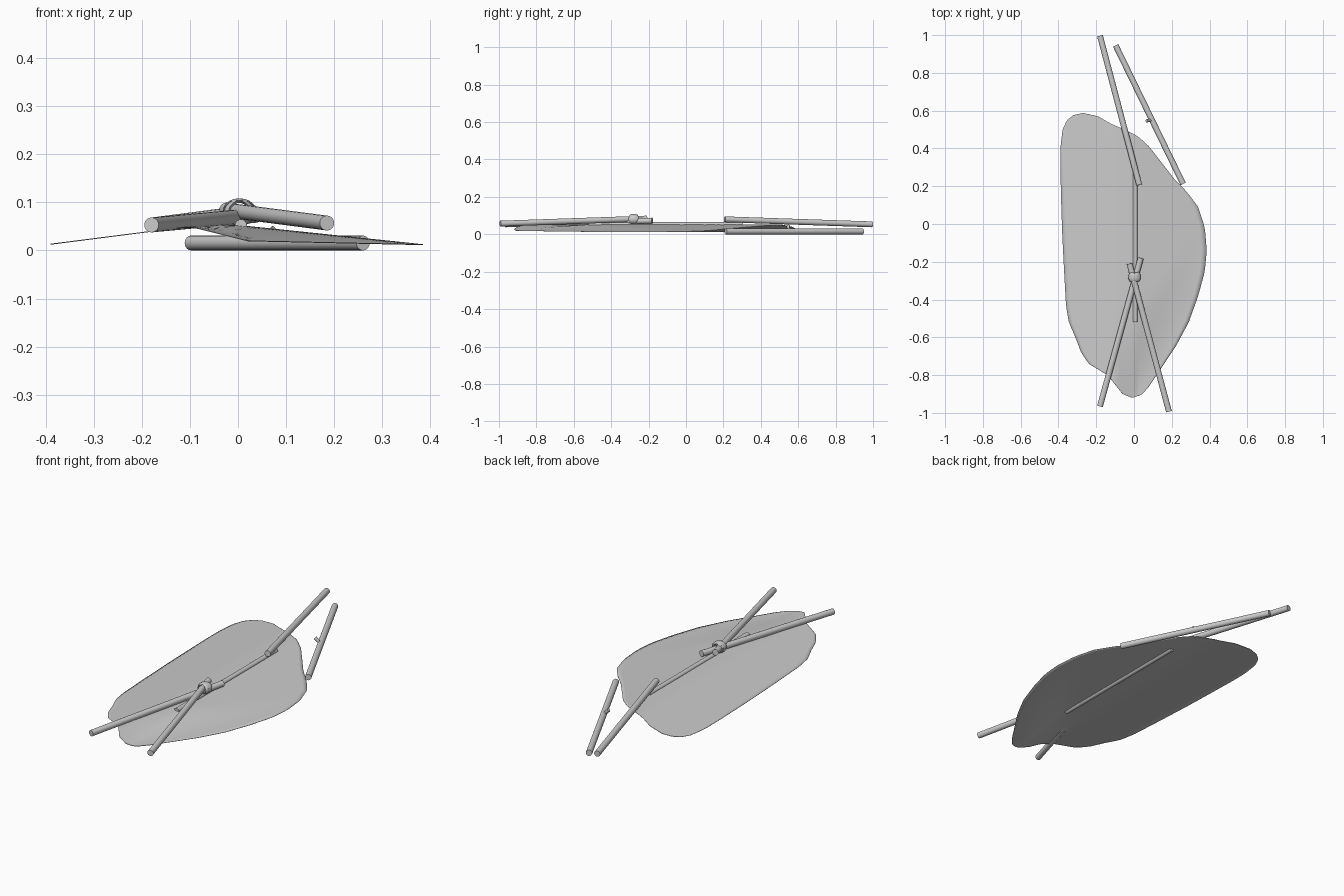
import bpy, bmesh, math
from mathutils import Vector

if "Cube" in bpy.data.objects:
    bpy.data.objects.remove(bpy.data.objects["Cube"])


def finish(name, bm):
    me = bpy.data.meshes.new(name)
    bmesh.ops.recalc_face_normals(bm, faces=bm.faces)
    bm.to_mesh(me)
    bm.free()
    ob = bpy.data.objects.new(name, me)
    bpy.context.collection.objects.link(ob)
    bpy.ops.object.select_all(action='DESELECT')
    ob.select_set(True)
    bpy.context.view_layer.objects.active = ob
    bpy.ops.object.shade_smooth_by_angle(angle=math.radians(40))
    return ob


def pole(name, a, b, r1=0.0155, r2=None, sides=20):
    a, b = Vector(a), Vector(b)
    d = b - a
    bm = bmesh.new()
    bmesh.ops.create_cone(bm, cap_ends=True, segments=sides, radius1=r1,
                          radius2=r2 or r1, depth=d.length)
    bm.transform(d.to_track_quat('Z', 'Y').to_matrix().to_4x4())
    bmesh.ops.translate(bm, verts=bm.verts, vec=(a + b) / 2)
    return finish(name, bm)


# Poles lashed at the front, ridge pole, loose poles at the back
pole("front_pole_left", (-0.18, -0.965, 0.053), (0.036, -0.18, 0.073))
pole("front_pole_right", (0.185, -0.993, 0.057), (-0.024, -0.21, 0.084))
pole("ridge_pole", (0.006, -0.52, 0.052), (0.006, 0.305, 0.052), 0.0125)
pole("back_pole", (0.028, 0.207, 0.080), (-0.18, 0.996, 0.053))
pole("fallen_pole", (0.26, 0.212, 0.0155), (-0.097, 0.945, 0.0155))
pole("branch_stub", (0.092, 0.55, 0.022), (0.067, 0.546, 0.045), 0.006, 0.009, 10)

# Rope lashing: two crossed bands
for name, ang in (("lashing_a", 15), ("lashing_b", -15)):
    bm = bmesh.new()
    rings = []
    for i in range(24):
        t = 2 * math.pi * i / 24
        rad, sec = 0.029, []
        for rr, yy in ((rad, -0.02), (rad + 0.004, -0.012), (rad + 0.004, 0.012),
                       (rad, 0.02), (rad - 0.006, 0.012), (rad - 0.006, -0.012)):
            sec.append(bm.verts.new((rr * math.cos(t), yy, rr * 0.85 * math.sin(t))))
        rings.append(sec)
    for i in range(24):
        p, q = rings[i], rings[(i + 1) % 24]
        for j in range(6):
            k = (j + 1) % 6
            bm.faces.new((p[j], p[k], q[k], q[j]))
    a = math.radians(ang)
    for v in bm.verts:
        x, y, z = v.co
        v.co = (0.003 + x * math.cos(a) - y * math.sin(a),
                -0.28 + x * math.sin(a) + y * math.cos(a), 0.08 + z)
    finish(name, bm)

# Collapsed hide cover: left and right outlines, filled row by row
LEFT = [(-.27, .588), (-.32, .577), (-.355, .55), (-.378, .50), (-.39, .40), (-.39, .30),
        (-.385, .1), (-.38, -.05), (-.37, -.25), (-.36, -.43), (-.345, -.52), (-.31, -.60),
        (-.28, -.68), (-.24, -.74), (-.19, -.77), (-.14, -.80), (-.10, -.85), (-.06, -.90),
        (-.01, -.92)]
RIGHT = [(-.27, .588), (-.19, .57), (-.12, .53), (-.05, .50), (.02, .465), (.08, .41),
         (.15, .32), (.22, .23), (.28, .17), (.34, .09), (.375, -.02), (.385, -.14),
         (.375, -.25), (.34, -.38), (.29, -.52), (.22, -.65), (.14, -.77), (.08, -.86),
         (.04, -.905), (-.01, -.92)]


def edge(pts, y):
    for (x0, y0), (x1, y1) in zip(pts, pts[1:]):
        if y >= y1:
            return x0 + (x1 - x0) * (y0 - y) / (y0 - y1)
    return pts[-1][0]


def height(x, y):
    if x < -0.1:
        return 0.013 + 0.037 * (x + 0.39) / 0.29
    back = 0.05 + 0.002 * (x + 0.1) / 0.1 if x < 0 else 0.052 - 0.04 * x / 0.385
    front = 0.05 - 0.03 * (x + 0.1) / 0.12 if x < 0.02 else 0.02 - 0.008 * (x - 0.02) / 0.365
    yf = -0.92 + (1.2 * x + x * x if x > 0 else -0.7 * x)
    t = min(1, max(0, (y - yf) / 0.45))
    return front + (back - front) * t * t * (3 - 2 * t)


bm = bmesh.new()
ROWS, COLS = 72, 28
grid = []
for i in range(ROWS + 1):
    y = -0.166 + 0.7535 * math.cos(math.pi * i / ROWS)
    l, r = edge(LEFT, y), edge(RIGHT, y)
    xs = [l + (r - l) * j / COLS for j in range(COLS + 1)]
    grid.append([bm.verts.new((x, y, height(x, y))) for x in xs])
for p, q in zip(grid, grid[1:]):
    for j in range(COLS):
        bm.faces.new((p[j], q[j], q[j + 1], p[j + 1]))
bmesh.ops.remove_doubles(bm, verts=bm.verts, dist=0.0004)
cover = finish("hide_cover", bm)
mod = cover.modifiers.new("thickness", 'SOLIDIFY')
mod.thickness = 0.002
mod.offset = 0
